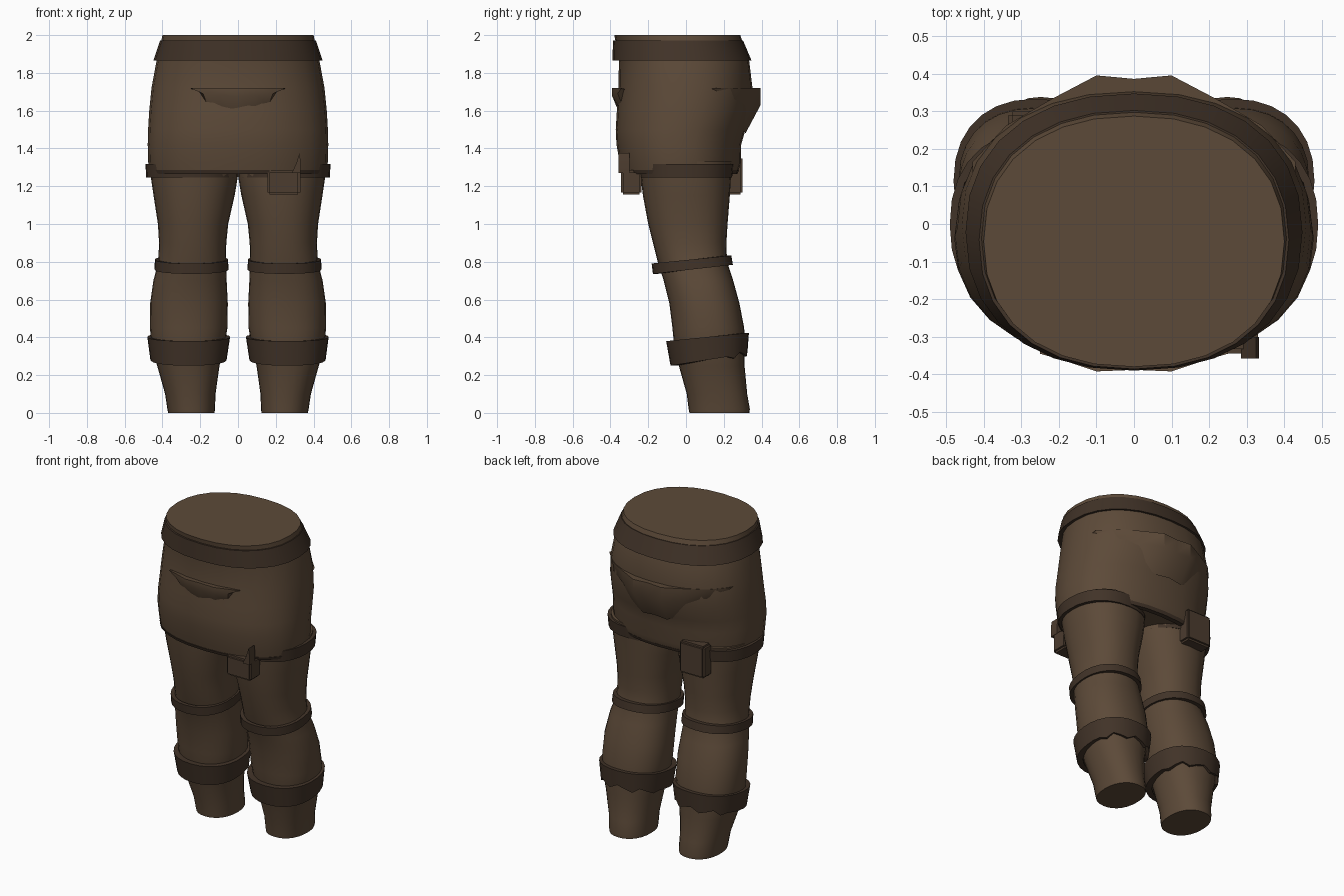
import bpy, bmesh, math

if "Cube" in bpy.data.objects:
    bpy.data.objects.remove(bpy.data.objects["Cube"])


def material(name, rgb):
    m = bpy.data.materials.new(name)
    m.diffuse_color = (*rgb, 1)
    m.use_nodes = True
    m.node_tree.nodes["Principled BSDF"].inputs["Base Color"].default_value = m.diffuse_color
    return m


CLOTH = material("brown cloth", (0.108, 0.068, 0.040))
STRAP = material("dark leather", (0.053, 0.033, 0.021))
POUCH = material("pouch leather", (0.072, 0.045, 0.028))


def finish(name, bm, mat, angle=40):
    bmesh.ops.recalc_face_normals(bm, faces=bm.faces)
    me = bpy.data.meshes.new(name)
    bm.to_mesh(me)
    bm.free()
    me.materials.append(mat)
    for p in me.polygons:
        p.use_smooth = True
    me.set_sharp_from_angle(angle=math.radians(angle))
    ob = bpy.data.objects.new(name, me)
    bpy.context.collection.objects.link(ob)
    return ob


def ring(bm, side, z, x0, x1, y0, y1, tilt=0, jag=0, power=2.25, n=28):
    """Rounded cross-section between x0..x1 and y0..y1, raised toward the back by tilt."""
    out = []
    for i in range(n):
        a = 2 * math.pi * i / n
        c, s = math.cos(a), math.sin(a)
        cx = math.copysign(abs(c) ** (2 / power), c)
        sy = math.copysign(abs(s) ** (2 / power), s)
        ragged = jag * ((i * 5) % 3 - 1) if s > 0.3 else 0
        out.append(bm.verts.new((side * ((x0 + x1) / 2 + cx * (x1 - x0) / 2),
                                 (y0 + y1) / 2 + sy * (y1 - y0) / 2,
                                 z + tilt * sy + ragged)))
    return out


def bridge(bm, a, b):
    n = len(a)
    for i in range(n):
        bm.faces.new((a[i], a[(i + 1) % n], b[(i + 1) % n], b[i]))


def loft(name, sections, mat, side=1):
    bm = bmesh.new()
    rings = [ring(bm, side, *s) for s in sections]
    for a, b in zip(rings, rings[1:]):
        bridge(bm, a, b)
    bm.faces.new(rings[0])
    bm.faces.new(rings[-1])
    return finish(name, bm, mat)


def band(name, top, bottom, mat, side=1, thick=0.03):
    """Closed strap: outer top and bottom rings plus matching inner rings."""
    def inner(s):
        z, x0, x1, y0, y1, *rest = s
        return (z, x0 + thick, x1 - thick, y0 + thick, y1 - thick, *rest)
    bm = bmesh.new()
    rings = [ring(bm, side, *s) for s in (inner(top), top, bottom, inner(bottom))]
    for i in range(4):
        bridge(bm, rings[i], rings[(i + 1) % 4])
    return finish(name, bm, mat)


def pocket(name, columns, mat):
    """Gaping pocket: each column is x, lip y, surface y, lip depth z, bottom z."""
    bm = bmesh.new()
    cols = []
    for x, lip, surf, zm, zb in columns:
        cols.append([bm.verts.new(p) for p in
                     ((x, surf, 1.715), (x, lip, 1.72), (x * 0.97, lip, zm), (x * 0.85, surf, zb))])
    for a, b in zip(cols, cols[1:]):
        for i in range(4):
            j = (i + 1) % 4
            bm.faces.new((a[i], a[j], b[j], b[i]))
    bm.faces.new(cols[0])
    bm.faces.new(cols[-1])
    return finish(name, bm, mat, 30)


def pouch(name, x0, x1, y0, y1, z0, z1):
    bm = bmesh.new()
    bmesh.ops.create_cube(bm, size=1)
    for v in bm.verts:
        x, y, z = v.co
        v.co = ((x0 + x1) / 2 + x * (x1 - x0), (y0 + y1) / 2 + y * (y1 - y0),
                (z0 + z1) / 2 + z * (z1 - z0))
    bmesh.ops.bevel(bm, geom=bm.edges[:], offset=0.012, segments=2, affect='EDGES')
    return finish(name, bm, POUCH)


# Hips and seat, from the hem up to the flat waist
loft("hips", [
    (1.27, -0.44, 0.44, -0.31, 0.25),
    (1.275, -0.468, 0.468, -0.34, 0.275),
    (1.32, -0.475, 0.475, -0.35, 0.29),
    (1.42, -0.478, 0.478, -0.368, 0.292),
    (1.50, -0.476, 0.476, -0.372, 0.315),
    (1.60, -0.470, 0.470, -0.366, 0.345),
    (1.72, -0.458, 0.458, -0.358, 0.352),
    (1.86, -0.432, 0.432, -0.355, 0.335),
    (1.95, -0.410, 0.410, -0.370, 0.305),
    (2.00, -0.400, 0.400, -0.380, 0.287)], CLOTH)

# Belt
band("belt", (1.972, -0.412, 0.412, -0.386, 0.302),
     (1.865, -0.448, 0.448, -0.390, 0.347), STRAP)

# Hem piping across the lower hips
band("hem_trim", (1.285, -0.472, 0.472, -0.346, 0.280),
     (1.265, -0.466, 0.466, -0.338, 0.272), STRAP)

# Legs with their straps
for side, label in ((1, "right"), (-1, "left")):
    loft(label + "_leg", [
        (1.33, 0.000, 0.468, -0.250, 0.245),
        (1.25, 0.001, 0.462, -0.240, 0.238),
        (1.15, 0.018, 0.447, -0.228, 0.232),
        (1.00, 0.052, 0.424, -0.200, 0.220),
        (0.90, 0.062, 0.418, -0.175, 0.214),
        (0.80, 0.064, 0.422, -0.150, 0.217),
        (0.70, 0.060, 0.448, -0.118, 0.250),
        (0.58, 0.054, 0.465, -0.088, 0.283),
        (0.45, 0.056, 0.466, -0.072, 0.308),
        (0.35, 0.072, 0.458, -0.062, 0.312),
        (0.25, 0.098, 0.428, -0.038, 0.310),
        (0.10, 0.119, 0.386, 0.004, 0.324),
        (0.02, 0.122, 0.374, 0.014, 0.338),
        (0.00, 0.124, 0.370, 0.018, 0.336)], CLOTH, side)
    band(label + "_thigh_strap", (1.318, 0.004, 0.490, -0.255, 0.252),
         (1.246, 0.002, 0.486, -0.246, 0.244), STRAP, side, 0.02)
    band(label + "_knee_strap", (0.812, 0.053, 0.440, -0.182, 0.240, 0.021),
         (0.760, 0.050, 0.442, -0.175, 0.248, 0.024), STRAP, side, 0.024)
    band(label + "_shin_guard", (0.402, 0.042, 0.480, -0.105, 0.333, 0.022),
         (0.282, 0.060, 0.464, -0.082, 0.326, 0.032, 0.014), STRAP, side, 0.035)

# Gaping pockets on the front and around the seat
pocket("front_pocket", [
    (-0.25, -0.345, -0.325, 1.715, 1.708), (-0.19, -0.362, -0.335, 1.69, 1.625),
    (-0.10, -0.392, -0.345, 1.68, 1.60), (0.0, -0.388, -0.35, 1.675, 1.578),
    (0.10, -0.392, -0.345, 1.68, 1.60), (0.19, -0.362, -0.335, 1.69, 1.625),
    (0.25, -0.345, -0.325, 1.715, 1.708)], CLOTH)
half = [(0.43, 0.165, 0.13, 1.70, 1.63), (0.34, 0.262, 0.23, 1.66, 1.58),
        (0.22, 0.332, 0.29, 1.64, 1.52), (0.10, 0.395, 0.315, 1.63, 1.48)]
pocket("seat_pocket", [(-c[0], *c[1:]) for c in half] + [(0, 0.386, 0.32, 1.63, 1.49)]
       + half[::-1], CLOTH)

# Pouches hanging from the thigh straps
pouch("front_pouch", 0.155, 0.330, -0.345, -0.235, 1.155, 1.285)
pouch("rear_pouch", -0.335, -0.160, 0.215, 0.300, 1.155, 1.36)

# Pointed tab on the front pouch
bm = bmesh.new()
outline = [(0.285, 1.27), (0.332, 1.27), (0.332, 1.33), (0.325, 1.375), (0.310, 1.325)]
front = bm.faces.new([bm.verts.new((x, -0.358, z)) for x, z in outline])
ext = bmesh.ops.extrude_face_region(bm, geom=[front], use_keep_orig=True)
for v in ext["geom"]:
    if isinstance(v, bmesh.types.BMVert):
        v.co.y = -0.30
finish("pouch_tab", bm, POUCH)
